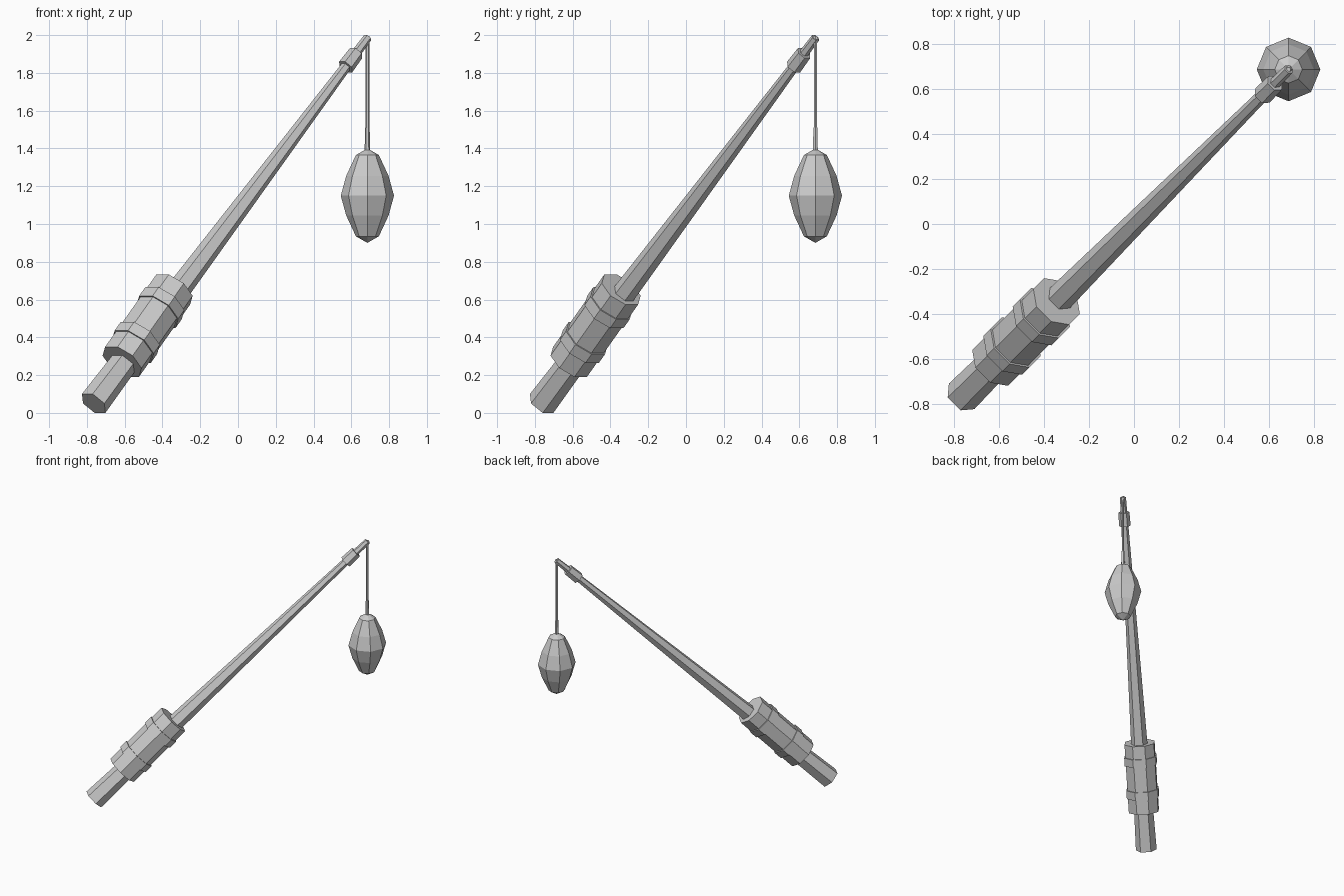
import bpy, bmesh, math
from mathutils import Vector

if "Cube" in bpy.data.objects:
    bpy.data.objects.remove(bpy.data.objects["Cube"])

grey = bpy.data.materials.new("plain grey")
grey.diffuse_color = (0.6, 0.6, 0.6, 1)
grey.use_nodes = True
grey.node_tree.nodes["Principled BSDF"].inputs["Base Color"].default_value = grey.diffuse_color


def lathe(name, a, b, profile, sides, phase=0.0):
    """Flat-faced solid around the line a-b; profile = (fraction along line, radius)."""
    a, b = Vector(a), Vector(b)
    d = (b - a).normalized()
    h = Vector((1, -1, 0)).normalized() if abs(d.z) < 0.99 else Vector((1, 0, 0))
    u = h.cross(d)
    if u.z < 0:
        u = -u
    bm = bmesh.new()
    rings = []
    for f, r in profile:
        c = a.lerp(b, f)
        if r == 0:
            rings.append([bm.verts.new(c)])
            continue
        ring = []
        for i in range(sides):
            t = phase + 2 * math.pi * i / sides
            ring.append(bm.verts.new(c + h * (r * math.cos(t)) + u * (r * math.sin(t))))
        rings.append(ring)
    for p, q in zip(rings, rings[1:]):
        for i in range(sides):
            j = (i + 1) % sides
            if len(p) == 1:
                bm.faces.new((p[0], q[j], q[i]))
            elif len(q) == 1:
                bm.faces.new((p[i], p[j], q[0]))
            else:
                bm.faces.new((p[i], p[j], q[j], q[i]))
    for ring in (rings[0], rings[-1]):
        if len(ring) > 1:
            bm.faces.new(ring)
    bmesh.ops.recalc_face_normals(bm, faces=bm.faces)
    me = bpy.data.meshes.new(name)
    bm.to_mesh(me)
    bm.free()
    me.materials.append(grey)
    ob = bpy.data.objects.new(name, me)
    bpy.context.collection.objects.link(ob)
    return ob


# Tapered six-sided pole
BASE, TIP = Vector((-0.764, -0.764, 0.05)), Vector((0.686, 0.686, 1.986))
lathe("pole", BASE, TIP, [(0, 0.08), (1, 0.023)], 6)

# Collar near the tip of the pole
lathe("tip_collar", BASE.lerp(TIP, 0.92), BASE.lerp(TIP, 0.958),
      [(0, 0.045), (1, 0.042)], 6)

# Eight-sided grip sleeve and its two raised bands
G0, G1 = Vector((-0.614, -0.614, 0.27)), Vector((-0.343, -0.343, 0.653))
lathe("grip", G0, G1, [(0, 0.122), (1, 0.122)], 8, math.pi / 8)
for name, f in (("lower_band", 0.21), ("upper_band", 0.69)):
    lathe(name, G0.lerp(G1, f), G0.lerp(G1, f + 0.12),
          [(0, 0.131), (1, 0.131)], 8, math.pi / 8)

# Cord with its knot and thicker lower end
X = 0.685
lathe("cord", (X, X, 1.39), (X, X, 1.975), [(0, 0.01), (1, 0.01)], 6)
lathe("cord_end", (X, X, 1.38), (X, X, 1.51), [(0, 0.015), (1, 0.012)], 6)
lathe("knot", (X, X, 1.96), (X, X, 1.994), [(0, 0.01), (0.5, 0.019), (1, 0.01)], 6)

# Hanging faceted bulb
lathe("bulb", (X, X, 0.9), (X, X, 1.4),
      [(0, 0), (0.07, 0.061), (0.29, 0.112), (0.5, 0.141),
       (0.71, 0.112), (0.93, 0.061), (1, 0)], 8)
